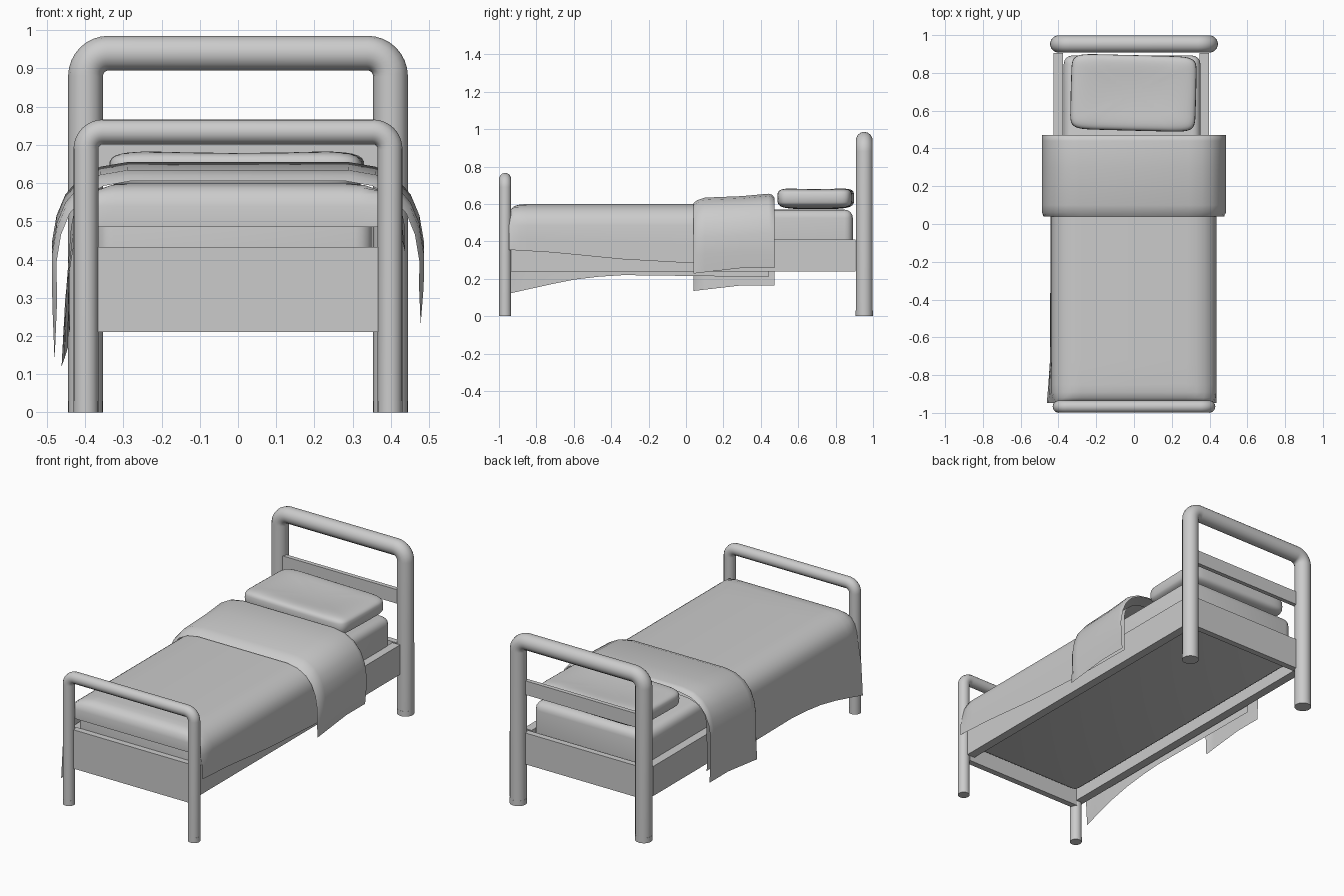
import bpy, bmesh, math

if "Cube" in bpy.data.objects:
    bpy.data.objects.remove(bpy.data.objects["Cube"])


def finish(ob, name, angle=40):
    ob.name = name
    bpy.ops.object.select_all(action='DESELECT')
    bpy.context.view_layer.objects.active = ob
    ob.select_set(True)
    bpy.ops.object.shade_smooth_by_angle(angle=math.radians(angle))
    return ob


def from_bmesh(name, bm, angle=40):
    me = bpy.data.meshes.new(name)
    bm.to_mesh(me)
    bm.free()
    ob = bpy.data.objects.new(name, me)
    bpy.context.collection.objects.link(ob)
    return finish(ob, name, angle)


def box(name, x, y, z, bevel=0, segments=4):
    bm = bmesh.new()
    bmesh.ops.create_cube(bm, size=1)
    for v in bm.verts:
        for i, (a, b) in enumerate((x, y, z)):
            v.co[i] = (a + b) / 2 + v.co[i] * (b - a)
    if bevel:
        bmesh.ops.bevel(bm, geom=bm.edges[:], offset=bevel, segments=segments,
                        profile=0.5, affect='EDGES')
    return from_bmesh(name, bm)


def arch(name, half, y, top, r, bend):
    """Bent-tube end frame standing on two feet."""
    steps = 8
    right = [(half, 0.03)]
    for i in range(steps + 1):
        a = math.pi / 2 * i / steps
        right.append((half - bend + bend * math.cos(a), top - bend + bend * math.sin(a)))
    path = right + [(-x, z) for x, z in reversed(right)]
    cu = bpy.data.curves.new(name, 'CURVE')
    cu.dimensions = '3D'
    cu.bevel_depth, cu.bevel_resolution = r, 5
    sp = cu.splines.new('POLY')
    sp.points.add(len(path) - 1)
    for p, (x, z) in zip(sp.points, path):
        p.co = (x, y, z, 1)
    ob = bpy.data.objects.new(name, cu)
    bpy.context.collection.objects.link(ob)
    bpy.ops.object.select_all(action='DESELECT')
    bpy.context.view_layer.objects.active = ob
    ob.select_set(True)
    bpy.ops.object.convert(target='MESH')
    finish(bpy.context.object, name, 50)
    for side, s in (("left", -1), ("right", 1)):
        bpy.ops.mesh.primitive_cylinder_add(vertices=24, radius=r, depth=0.03,
                                            location=(s * half, y, 0.015))
        finish(bpy.context.object, f"{name}_{side}_foot")


def loft(name, rows):
    bm = bmesh.new()
    grid = [[bm.verts.new(p) for p in row] for row in rows]
    for a, b in zip(grid, grid[1:]):
        for i in range(len(a) - 1):
            bm.faces.new((a[i], a[i + 1], b[i + 1], b[i]))
    bmesh.ops.recalc_face_normals(bm, faces=bm.faces[:])
    if sum(f.normal.z * f.calc_area() for f in bm.faces) < 0:
        bmesh.ops.reverse_faces(bm, faces=bm.faces[:])
    return from_bmesh(name, bm, 50)


def lerp(table, t):
    for (a, p), (b, q) in zip(table, table[1:]):
        if t <= b:
            return p + (q - p) * max(0, (t - a) / (b - a))
    return table[-1][1]


# Tubular end frames
arch("headboard", 0.399, 0.953, 0.940, 0.0455, 0.06)
arch("footboard", 0.398, -0.967, 0.734, 0.0325, 0.045)

# Frame boards
box("headboard_slat", (-0.37, 0.37), (0.925, 0.95), (0.63, 0.71))
box("left_rail", (-0.426, -0.376), (-0.95, 0.905), (0.24, 0.41))
box("right_rail", (0.348, 0.398), (-0.95, 0.905), (0.24, 0.41))
box("head_panel", (-0.38, 0.38), (0.915, 0.95), (0.23, 0.41))
box("foot_panel", (-0.38, 0.38), (-0.97, -0.935), (0.21, 0.433))

# Mattress
box("mattress", (-0.372, 0.352), (-0.935, 0.892), (0.28, 0.57), 0.045)

# Blanket: open shell draped over the mattress and the foot end
left_hem = [(-0.95, 0.12), (-0.75, 0.165), (-0.55, 0.205), (-0.35, 0.22), (0.44, 0.21)]
right_hem = [(-0.95, 0.355), (-0.7, 0.34), (-0.35, 0.305), (0.1, 0.28), (0.44, 0.275)]
flare = [(-0.95, 0.022), (-0.75, 0.005), (0.44, 0.0)]
shoulder = [(0.437, 0.485), (0.43, 0.52), (0.41, 0.553), (0.375, 0.58), (0.33, 0.595), (0.28, 0.6)]
rows = []
foot = [(-0.945, 0.485, 0.965), (-0.947, 0.54, 0.965), (-0.938, 0.57, 0.97),
        (-0.92, 0.588, 0.985), (-0.89, 0.597, 1)]
for y, cap, k in foot + [(-0.85 + 0.129 * i, 0.6, 1) for i in range(11)]:
    zl, zr, f = lerp(left_hem, y), lerp(right_hem, y), lerp(flare, y)
    left = [(-0.44 - f, zl), (-0.441 - f / 2, (zl + 0.485) / 2)]
    left += [(-x * k, min(z, cap)) for x, z in shoulder]
    right = [(x * k, min(z, cap)) for x, z in reversed(shoulder)]
    right += [(0.437, (zr + 0.485) / 2), (0.437, zr)]
    rows.append([(x, y, z) for x, z in left + [(0, min(0.6, cap))] + right])
loft("blanket", rows)

# Turned-down fold: wider open shell over the blanket
drape = [(0.487, 0.43), (0.475, 0.5), (0.452, 0.555), (0.415, 0.598), (0.36, 0.628), (0.29, 0.64)]
crown = [(0.04, -0.035), (0.06, -0.02), (0.1, -0.006), (0.3, 0.002), (0.44, 0.015), (0.46, 0.01), (0.472, -0.005)]
rows = []
for y, dz in crown:
    k = 0.975 if y < 0.05 else 1
    zl = 0.135 + 0.03 * min(1, (y - 0.04) / 0.25)
    zr = 0.228 + 0.03 * min(1, (y - 0.04) / 0.25)
    left = [(-0.48, zl), (-0.486 * k, (zl + 0.43) / 2)]
    left += [(-x * k, z + dz) for x, z in drape]
    right = [(x * k, z + dz) for x, z in reversed(drape)]
    right += [(0.486 * k, (zr + 0.43) / 2), (0.478, zr)]
    rows.append([(x, y, z) for x, z in left + [(0, 0.64 + dz)] + right])
loft("blanket_fold", rows)

# Pillow: squared-off ellipsoid with a hollow in the top
bm = bmesh.new()
bmesh.ops.create_uvsphere(bm, u_segments=48, v_segments=20, radius=1)
for v in bm.verts:
    x, y, z = v.co
    r = math.hypot(x, y)
    ring = r ** 0.45 if r > 1e-5 else 0
    ca, sa = (x / r, y / r) if r > 1e-5 else (0, 0)
    px = math.copysign(abs(ca) ** 0.22, ca) * ring
    py = math.copysign(abs(sa) ** 0.22, sa) * ring
    pz = math.copysign(abs(z) ** 0.5, z)
    hollow = 0.022 * max(0, 1 - px * px) * max(0, 1 - py * py) if z > 0 else 0
    v.co = (px * 0.332, py * 0.2, pz * 0.06 - hollow)
pillow = from_bmesh("pillow", bm, 60)
pillow.location = (-0.003, 0.694, 0.633)
pillow.rotation_euler = (0, 0, math.radians(-1.5))
